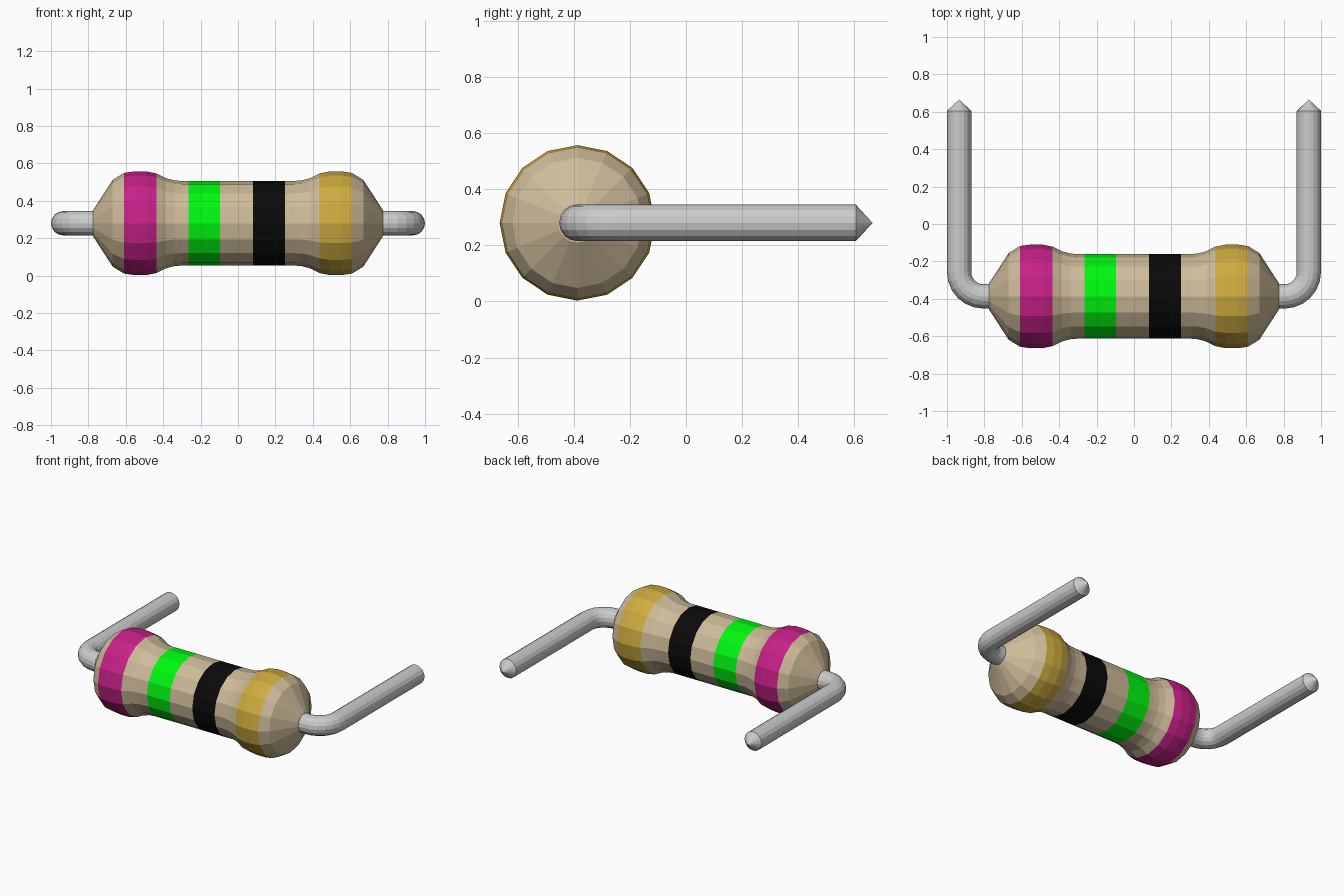
import bpy, bmesh, math
from mathutils import Vector

SIDES = 16
AXIS_Y, AXIS_Z = -0.387, 0.28

cube = bpy.data.objects.get("Cube")
if cube:
    bpy.data.objects.remove(cube, do_unlink=True)


def material(name, color):
    mat = bpy.data.materials.new(name)
    mat.use_nodes = True
    mat.diffuse_color = (*color, 1)
    shader = next(n for n in mat.node_tree.nodes if n.type == 'BSDF_PRINCIPLED')
    shader.inputs["Base Color"].default_value = (*color, 1)
    return mat


def loft(name, stations, mats=(), turn=0.0):
    """Skin rings given as (x, y, heading, radius, material of next span)."""
    bm = bmesh.new()
    rings = []
    for x, y, heading, radius, _ in stations:
        side = Vector((-math.sin(heading), math.cos(heading), 0))
        centre = Vector((x, y, AXIS_Z))
        if radius == 0:
            rings.append([bm.verts.new(centre)] * SIDES)
            continue
        ring = []
        for i in range(SIDES):
            a = math.tau * i / SIDES + turn
            offset = side * math.cos(a) + Vector((0, 0, math.sin(a)))
            ring.append(bm.verts.new(centre + offset * radius))
        rings.append(ring)
    for r0, r1, station in zip(rings, rings[1:], stations):
        for i in range(SIDES):
            j = (i + 1) % SIDES
            corners = list(dict.fromkeys((r0[i], r0[j], r1[j], r1[i])))
            bm.faces.new(corners).material_index = station[4]
    # Close any open ends
    for ring in (rings[0], rings[-1]):
        if len(set(ring)) > 1:
            bm.faces.new(ring)
    bmesh.ops.recalc_face_normals(bm, faces=bm.faces[:])
    mesh = bpy.data.meshes.new(name)
    bm.to_mesh(mesh)
    bm.free()
    for mat in mats:
        mesh.materials.append(mat)
    obj = bpy.data.objects.new(name, mesh)
    bpy.context.collection.objects.link(obj)
    return obj


# Body shell with four colour bands
mats = [
    material("beige_shell", (0.62, 0.50, 0.32)),
    material("magenta_band", (0.57, 0.015, 0.25)),
    material("green_band", (0.0, 0.95, 0.005)),
    material("black_band", (0.003, 0.003, 0.003)),
    material("gold_band", (0.62, 0.41, 0.05)),
]
half_profile = [(0.775, 0.07), (0.67, 0.232), (0.61, 0.269), (0.555, 0.277),
                (0.49, 0.277), (0.435, 0.266), (0.385, 0.241), (0.34, 0.229),
                (0.30, 0.226)]
waist = [(x, 0.226) for x in (-0.265, -0.095, 0.08, 0.25)]
profile = [(-x, r) for x, r in half_profile] + waist + half_profile[::-1]
bands = [(-0.61, -0.435, 1), (-0.265, -0.095, 2), (0.08, 0.25, 3), (0.435, 0.61, 4)]


def band_at(x):
    return next((m for lo, hi, m in bands if lo <= x < hi), 0)


loft("resistor_body", [(x, AXIS_Y, 0, r, band_at(x)) for x, r in profile], mats)

# Bent wire leads with pointed tips
WIRE, BEND, LEG_X = 0.065, 0.13, 0.935
for label, s in (("left", 1), ("right", -1)):
    path = [(s * 0.70, AXIS_Y, 0, WIRE, 0)]
    for step in range(7):
        a = math.pi / 2 * step / 6
        x = LEG_X - BEND + BEND * math.sin(a)
        y = AXIS_Y + BEND * (1 - math.cos(a))
        path.append((s * x, y, s * a, WIRE, 0))
    path += [(s * LEG_X, 0.605, s * math.pi / 2, WIRE, 0),
             (s * LEG_X, 0.665, s * math.pi / 2, 0, 0)]
    loft(label + "_wire_lead", path)
